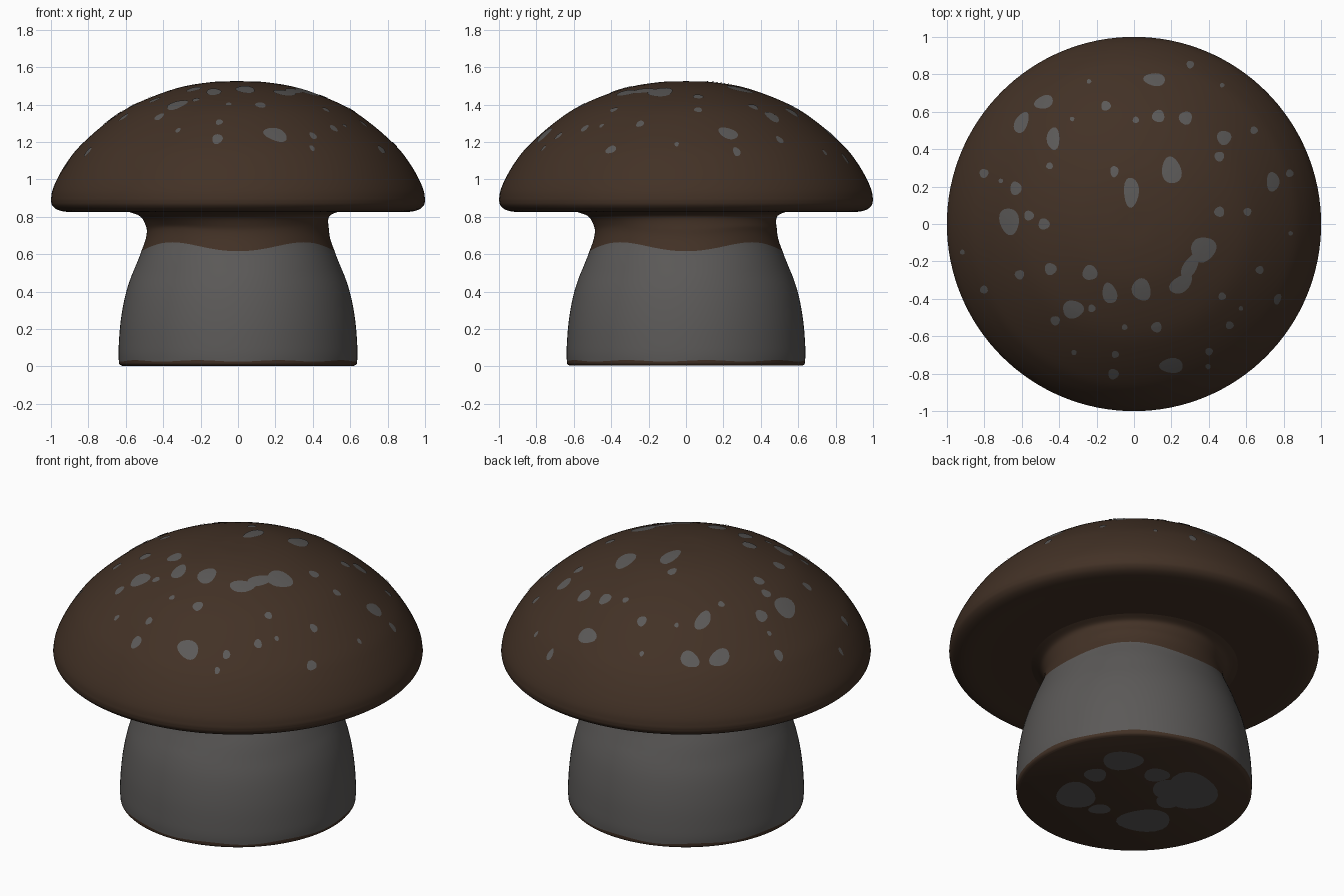
import bpy, bmesh, math
from mathutils import Vector

if "Cube" in bpy.data.objects:
    bpy.data.objects.remove(bpy.data.objects["Cube"])

SEGS = 128


def material(name, rgb):
    m = bpy.data.materials.new(name)
    m.diffuse_color = (*rgb, 1)
    m.use_nodes = True
    m.node_tree.nodes["Principled BSDF"].inputs["Base Color"].default_value = m.diffuse_color
    return m


BROWN = material("dark brown", (0.055, 0.031, 0.019))
GREY = material("warm grey", (0.104, 0.099, 0.096))


def smooth_curve(pts, n=5):
    """Catmull-Rom sampling through profile points."""
    p = [Vector(q) for q in pts]
    p = [2 * p[0] - p[1]] + p + [2 * p[-1] - p[-2]]
    out = []
    for a, b, c, d in zip(p, p[1:], p[2:], p[3:]):
        for i in range(n):
            t = i / n
            out.append(0.5 * (2 * b + (c - a) * t + (2 * a - 5 * b + 4 * c - d) * t * t
                              + (3 * b - a - 3 * c + d) * t ** 3))
    return out + [p[-2]]


def finish(name, bm, mats, angle=50):
    me = bpy.data.meshes.new(name)
    bm.to_mesh(me)
    bm.free()
    for m in mats:
        me.materials.append(m)
    ob = bpy.data.objects.new(name, me)
    bpy.context.collection.objects.link(ob)
    bpy.ops.object.select_all(action='DESELECT')
    ob.select_set(True)
    bpy.context.view_layer.objects.active = ob
    bpy.ops.object.shade_smooth_by_angle(angle=math.radians(angle))
    return ob


def lathe(name, profile, mats, warp=lambda r, z, a: (r, z), rule=lambda i: 0):
    """Revolve a (radius, height) profile; rule gives the material of band i."""
    bm = bmesh.new()
    rings = []
    for r, z in profile:
        ring = []
        for k in range(SEGS):
            a = 2 * math.pi * k / SEGS
            rr, zz = warp(r, z, a)
            ring.append(bm.verts.new((rr * math.cos(a), rr * math.sin(a), zz)))
        rings.append(ring)
    for i, (lo, hi) in enumerate(zip(rings, rings[1:])):
        for k in range(SEGS):
            j = (k + 1) % SEGS
            bm.faces.new((lo[k], lo[j], hi[j], hi[k])).material_index = rule(i)
    bm.faces.new(rings[0][::-1])
    bm.faces.new(rings[-1])
    return finish(name, bm, mats)


# Cap: flat underside, rounded rim, dome
dome = smooth_curve([(1.0, 0.89), (0.992, 0.94), (0.965, 1.005), (0.915, 1.09), (0.845, 1.178),
                     (0.71, 1.298), (0.56, 1.397), (0.335, 1.485), (0.15, 1.519), (0.004, 1.525)])
under = smooth_curve([(0.40, 0.826), (0.6, 0.826), (0.8, 0.826), (0.91, 0.826), (0.965, 0.838),
                      (0.993, 0.862), (1.0, 0.89)])
lathe("cap", under[:-1] + dome, [BROWN])

# Stem: grey body, brown foot band and brown neck with a four-lobed wavy border
FOOT, NECK = 0.03, 0.64
body = smooth_curve([(0.62, 0.004), (0.633, 0.012), (0.637, FOOT), (0.638, 0.1), (0.626, 0.25),
                     (0.597, 0.4), (0.548, 0.54), (0.507, NECK), (0.487, 0.71), (0.489, 0.765),
                     (0.508, 0.805), (0.56, 0.827)])


def stem_warp(r, z, a):
    lean = max(0.0, min(1.0, (z - 0.74) / 0.08))       # flare is wider front left
    r *= 1 - 0.045 * lean * (math.cos(a) + math.sin(a))
    near = max(0.0, 1 - abs(z - NECK) / 0.15)          # wavy upper border
    dz = -0.024 * math.cos(4 * a) * near
    if 0.012 < z < 0.1:                                # slightly uneven foot border
        dz += 0.004 * math.sin(9 * a) * max(0, 1 - abs(z - FOOT) / 0.02)
    return r - 0.4 * dz * near, z + dz


lathe("stem", body, [BROWN, GREY], stem_warp, lambda i: int(10 <= i < 35))


def dome_height(r):
    for a, b in zip(dome, dome[1:]):
        if b.x <= r <= a.x:
            return b.y + (a.y - b.y) * (r - b.x) / (a.x - b.x)
    return dome[-1].y


def on_dome(x, y):
    r = max(math.hypot(x, y), 0.006)
    slope = (dome_height(r + 0.005) - dome_height(r - 0.005)) / 0.01
    n = Vector((-slope * x / r, -slope * y / r, 1)).normalized()
    return Vector((x, y, dome_height(r))) + 0.003 * n


def patch(bm, place, x, y, rx, ry, tilt=0, flip=False):
    """Thin elliptical spot laid on a surface given by place(x, y)."""
    c, s = math.cos(math.radians(tilt)), math.sin(math.radians(tilt))
    centre, last, n = bm.verts.new(place(x, y)), None, 20
    for f in (0.35, 0.7, 1.0):
        ring = []
        for k in range(n):
            a = 2 * math.pi * k / n
            w = f * (1 + 0.06 * math.sin(3 * a + 9 * x + 5 * y))
            u, v = w * rx * math.cos(a), w * ry * math.sin(a)
            ring.append(bm.verts.new(place(x + c * u - s * v, y + s * u + c * v)))
        for k in range(n):
            j = (k + 1) % n
            q = (last[k], ring[k], ring[j], last[j]) if last else (centre, ring[k], ring[j])
            bm.faces.new(q[::-1] if flip else q)
        last = ring


# Cap spots: long ones (x, y, rx, ry, tilt) and round ones (x, y, r)
long_spots = [(0.11, 0.77, .058, .034, -5), (-0.48, 0.65, .052, .034, 20), (-0.6, 0.54, .034, .06, -25),
              (-0.43, 0.455, .034, .06, 0), (-0.105, 0.28, .022, .03, 0), (0.2, 0.285, .052, .072, 10),
              (-0.015, 0.17, .04, .08, 0), (0.74, 0.225, .034, .052, 0), (-0.63, 0.19, .03, .036, 0),
              (-0.665, 0.015, .052, .072, 10), (0.37, -0.135, .07, .064, 40), (0.3, -0.225, .075, .036, 60),
              (0.25, -0.32, .068, .042, 35), (-0.13, -0.37, .038, .056, 15), (0.04, -0.35, .05, .06, 15),
              (-0.325, -0.455, .056, .048, 0), (0.765, -0.4, .018, .03, -20), (0.2, -0.755, .063, .04, 0)]
round_spots = [(0.3, 0.85, .02), (-0.15, 0.63, .026), (0.01, 0.555, .017), (0.13, 0.575, .033),
               (0.275, 0.565, .035), (0.64, 0.5, .02), (0.48, 0.46, .038), (0.455, 0.36, .026),
               (-0.45, 0.31, .018), (0.83, 0.27, .02), (-0.8, 0.27, .024), (-0.71, 0.23, .012),
               (-0.56, 0.045, .026), (-0.48, 0, .03), (0.455, 0.065, .027), (0.605, 0.065, .021),
               (0.835, -0.05, .012), (-0.915, -0.15, .013), (-0.61, -0.27, .025), (-0.445, -0.24, .032),
               (-0.235, -0.26, .04), (-0.8, -0.35, .021), (-0.225, -0.45, .02), (-0.42, -0.515, .025),
               (0.47, -0.385, .02), (0.67, -0.245, .021), (0.57, -0.45, .012), (0.51, -0.54, .021),
               (-0.05, -0.55, .015), (0.12, -0.55, .028), (-0.32, -0.685, .014), (-0.1, -0.695, .019),
               (-0.11, -0.8, .028), (0.4, -0.68, .02), (0.395, -0.76, .014), (-0.24, 0.76, .012),
               (-0.33, 0.56, .012), (0.47, 0.74, .012)]
bm = bmesh.new()
for spot in long_spots + [(x, y, r, r) for x, y, r in round_spots]:
    patch(bm, on_dome, *spot)
finish("cap_spots", bm, [GREY])


# Foot spots on the underside, laid out along the diagonal
def on_foot(u, v):
    return Vector(((v - u) * 0.7071, (u + v) * 0.7071, 0.001))


bm = bmesh.new()
for spot in [(-.03, .36, .11, .1), (-.315, .01, .105, .14), (.03, -.295, .145, .12), (.31, 0, .14, .2),
             (.2, .03, .1, .1), (-.19, .22, .06, .07), (-.2, -.15, .06, .05), (.18, -.1, .07, .07),
             (.14, .19, .07, .07)]:
    patch(bm, on_foot, *spot)
bmesh.ops.recalc_face_normals(bm, faces=bm.faces)
for f in bm.faces:
    f.normal_update()
    if f.normal.z > 0:
        f.normal_flip()
finish("foot_spots", bm, [GREY])
